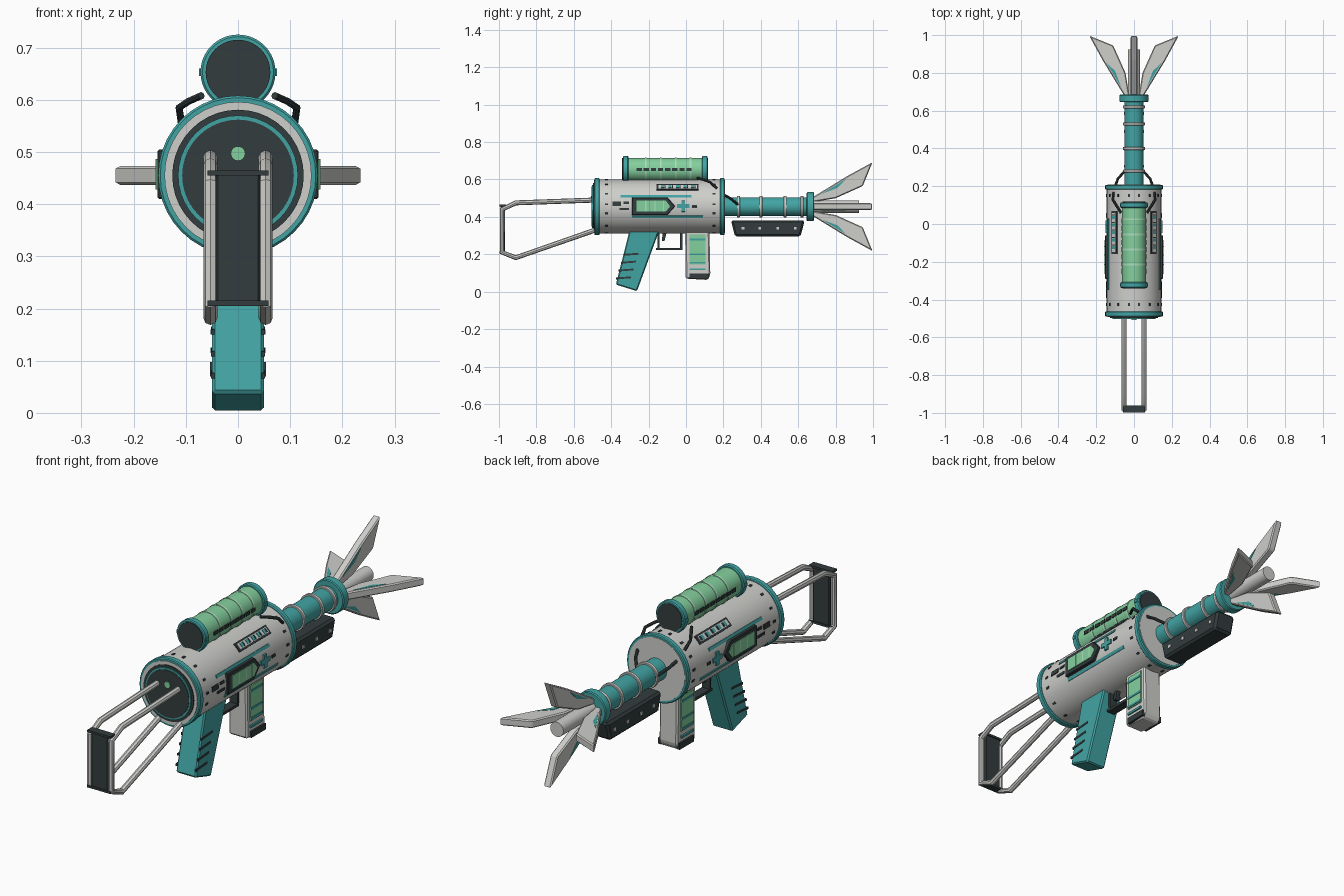
import bpy, bmesh, math
from mathutils import Matrix, Vector

if "Cube" in bpy.data.objects:
    bpy.data.objects.remove(bpy.data.objects["Cube"])

AX = 0.455   # height of the main axis
SC = 0.653   # height of the scope axis


def material(name, rgb):
    m = bpy.data.materials.new(name)
    m.diffuse_color = (*rgb, 1)
    m.use_nodes = True
    m.node_tree.nodes["Principled BSDF"].inputs["Base Color"].default_value = m.diffuse_color
    return m


TEAL = material("teal", (0.055, 0.37, 0.37))
WHITE = material("off_white", (0.62, 0.62, 0.60))
DARK = material("charcoal", (0.033, 0.045, 0.047))
GREEN = material("mint_green", (0.23, 0.63, 0.34))
PALE = material("pale_mint", (0.42, 0.75, 0.52))


def finish(name, bm, mat, smooth=False, bevel=0, mirror=False):
    bmesh.ops.recalc_face_normals(bm, faces=bm.faces)
    me = bpy.data.meshes.new(name)
    bm.to_mesh(me)
    bm.free()
    me.materials.append(mat)
    ob = bpy.data.objects.new(name, me)
    bpy.context.collection.objects.link(ob)
    if smooth:
        bpy.ops.object.select_all(action='DESELECT')
        ob.select_set(True)
        bpy.context.view_layer.objects.active = ob
        bpy.ops.object.shade_smooth_by_angle(angle=math.radians(35))
    if bevel:
        b = ob.modifiers.new("bevel", 'BEVEL')
        b.width, b.segments = bevel, 1
    if mirror:
        ob.modifiers.new("mirror", 'MIRROR')
    return ob


def lathe(name, profile, mat, z=AX, seg=40):
    """Solid of (radius, y) points turned about a lengthwise axis."""
    bm = bmesh.new()
    rings = []
    for r, y in profile:
        rings.append([bm.verts.new((r * math.cos(2 * math.pi * i / seg), y,
                                    z + r * math.sin(2 * math.pi * i / seg))) for i in range(seg)])
    for a, b in zip(rings, rings[1:]):
        for i in range(seg):
            j = (i + 1) % seg
            bm.faces.new((a[i], a[j], b[j], b[i]))
    bm.faces.new(rings[0])
    bm.faces.new(rings[-1])
    return finish(name, bm, mat, smooth=True)


def cyl(name, y0, y1, r, mat, z=AX, c=0.0, seg=40):
    if c:
        return lathe(name, [(r - c, y0), (r, y0 + c), (r, y1 - c), (r - c, y1)], mat, z, seg)
    return lathe(name, [(r, y0), (r, y1)], mat, z, seg)


def prism(name, pts, x0, x1, mat, bevel=0, mirror=False, turn=0):
    """(y, z) outline extruded along x, optionally turned about the main axis."""
    bm = bmesh.new()
    f = bm.faces.new([bm.verts.new((x0, y, z)) for y, z in pts])
    ext = bmesh.ops.extrude_face_region(bm, geom=[f])['geom']
    bmesh.ops.translate(bm, vec=(x1 - x0, 0, 0),
                        verts=[v for v in ext if isinstance(v, bmesh.types.BMVert)])
    if turn:
        bmesh.ops.rotate(bm, cent=(0, 0, AX), verts=bm.verts,
                         matrix=Matrix.Rotation(turn, 3, 'Y'))
    return finish(name, bm, mat, bevel=bevel, mirror=mirror)


def rect(y0, y1, z0, z1):
    return [(y0, z0), (y1, z0), (y1, z1), (y0, z1)]


def plate(name, deg, y, length, width, mat, r=0.145, z=AX, t=0.008, lift=0.0, mirror=True):
    """Thin plate lying on a round surface at an angle measured from the side."""
    a = math.radians(deg)
    bm = bmesh.new()
    bmesh.ops.create_cube(bm, size=1)
    m = (Matrix.Translation((0, 0, z)) @ Matrix.Rotation(-a, 4, 'Y')
         @ Matrix.Translation((r + lift, y, 0)) @ Matrix.Diagonal((t, length, width, 1)))
    bmesh.ops.transform(bm, matrix=m, verts=bm.verts)
    return finish(name, bm, mat, mirror=mirror)


def tube(name, pts, r, mat):
    cu = bpy.data.curves.new(name, 'CURVE')
    cu.dimensions = '3D'
    cu.bevel_depth, cu.bevel_resolution, cu.use_fill_caps = r, 2, True
    sp = cu.splines.new('POLY')
    sp.points.add(len(pts) - 1)
    for p, co in zip(sp.points, pts):
        p.co = (*co, 1)
    tmp = bpy.data.objects.new(name + "_path", cu)
    bpy.context.collection.objects.link(tmp)
    bpy.context.view_layer.update()
    me = bpy.data.meshes.new_from_object(tmp.evaluated_get(bpy.context.evaluated_depsgraph_get()))
    bpy.data.objects.remove(tmp)
    bm = bmesh.new()
    bm.from_mesh(me)
    return finish(name, bm, mat, smooth=True, mirror=True)


# Main body, end bands and layered front face
cyl("body", -0.48, 0.20, 0.145, WHITE)
cyl("front_band", -0.49, -0.462, 0.153, TEAL, c=0.004)
cyl("rear_band", 0.182, 0.207, 0.153, TEAL, c=0.004)
cyl("rear_face", 0.19, 0.209, 0.141, WHITE)
cyl("front_white_ring", -0.493, -0.47, 0.141, WHITE)
cyl("front_dark_ring", -0.497, -0.47, 0.126, DARK)
cyl("front_teal_ring", -0.502, -0.47, 0.115, TEAL)
cyl("front_disc", -0.504, -0.47, 0.107, DARK)
cyl("front_light", -0.507, -0.49, 0.014, GREEN, z=0.497, seg=20)

# Body rivets
for y in (-0.425, 0.15):
    for d in (-75, -45, -15, 5, 28, 55, 80):
        plate("rivet", d, y, 0.016, 0.010, DARK, t=0.006)

# Side screen, stripes and cross
prism("screen_frame", [(-0.29, 0.505), (-0.10, 0.505), (-0.058, 0.457), (-0.10, 0.41), (-0.29, 0.41)],
      0.125, 0.154, DARK, bevel=0.003, mirror=True)
prism("screen", [(-0.265, 0.487), (-0.108, 0.487), (-0.085, 0.457), (-0.108, 0.428), (-0.265, 0.428)],
      0.15, 0.157, GREEN, mirror=True)
for y in (-0.215, -0.165, -0.12):
    prism("screen_line", rect(y - 0.003, y + 0.003, 0.428, 0.487), 0.15, 0.158, PALE, mirror=True)
plate("upper_stripe", 22, -0.16, 0.38, 0.014, TEAL, t=0.006)
plate("lower_stripe", -22, -0.10, 0.38, 0.014, TEAL, t=0.006)
plate("cross_bar", 1, -0.015, 0.065, 0.02, TEAL, t=0.01)
plate("cross_post", 1, -0.015, 0.02, 0.06, TEAL, t=0.01)
plate("cross_tick", 1, 0.045, 0.025, 0.012, DARK)
for y, d, l, w in ((-0.37, 6, 0.045, 0.022), (-0.32, 8, 0.03, 0.012), (-0.33, -5, 0.05, 0.012)):
    plate("side_mark", d, y, l, w, DARK, t=0.006)

# Upper vent panels
plate("vent_frame", 45, -0.045, 0.225, 0.042, DARK)
plate("vent_face", 45, -0.045, 0.205, 0.026, WHITE, lift=0.002)
for i in range(5):
    y = -0.125 + 0.04 * i
    plate("vent_slot", 45, y, 0.016, 0.020, TEAL, lift=0.004)
    plate("vent_gap", 45, y + 0.013, 0.006, 0.020, DARK, lift=0.004)

# Scope
cyl("scope_tube", -0.32, 0.10, 0.063, GREEN, z=SC)
cyl("scope_front_cap", -0.338, -0.308, 0.072, TEAL, z=SC, c=0.004)
cyl("scope_rear_cap", 0.085, 0.115, 0.072, TEAL, z=SC, c=0.004)
cyl("scope_front_lens", -0.341, -0.32, 0.062, DARK, z=SC)
cyl("scope_rear_lens", 0.10, 0.118, 0.062, DARK, z=SC)
for y in (-0.215, -0.135, -0.055, 0.025):
    cyl("scope_ring", y - 0.005, y + 0.005, 0.065, PALE, z=SC)
for i in range(8):
    plate("scope_slot", 0, -0.25 + 0.038 * i, 0.028, 0.016, DARK, r=0.063, z=SC)
for y in (-0.323, 0.10):
    plate("scope_tab", 0, y, 0.018, 0.014, TEAL, r=0.071, z=SC)

# Hoses
tube("scope_hose", [(0.07, 0.06, 0.608), (0.095, 0.10, 0.597), (0.113, 0.13, 0.585),
                    (0.108, 0.165, 0.552)], 0.007, DARK)
tube("barrel_hose", [(0.10, 0.20, 0.52), (0.085, 0.24, 0.497), (0.045, 0.285, 0.46)], 0.007, DARK)

# Barrel with rings and collar
cyl("barrel", 0.20, 0.66, 0.05, TEAL, seg=32)
for y in (0.28, 0.40, 0.53, 0.62):
    cyl("barrel_ring", y - 0.008, y + 0.008, 0.058, WHITE, seg=32, c=0.002)
cyl("collar", 0.645, 0.685, 0.077, TEAL, c=0.004)
cyl("core_rod", 0.67, 0.925, 0.033, WHITE, seg=24)

# Four flared fins with teal inlays
fin = [(0.68, 0.025), (0.68, 0.052), (0.865, 0.165), (0.997, 0.237), (0.945, 0.11), (0.80, 0.045)]
inlay = [(0.725, 0.068), (0.855, 0.147), (0.81, 0.10)]
for k in range(4):
    a = k * math.pi / 2
    prism("fin", [(y, AX + r) for y, r in fin], -0.018, 0.018, WHITE, bevel=0.005, turn=a)
    prism("fin_inlay", [(y, AX + r) for y, r in inlay], -0.0195, 0.0195, TEAL, turn=a)

# Fore grip under the barrel with studs
prism("fore_grip", [(0.24, 0.382), (0.635, 0.382), (0.612, 0.295), (0.262, 0.295)],
      -0.05, 0.05, DARK, bevel=0.01)
for y in (0.305, 0.395, 0.49, 0.585):
    prism("fore_grip_stud", rect(y - 0.007, y + 0.007, 0.332, 0.346), 0.045, 0.053, WHITE, mirror=True)

# Pistol grip with finger grooves
prism("pistol_grip", [(-0.30, 0.335), (-0.14, 0.335), (-0.262, 0.003), (-0.375, 0.038)],
      -0.05, 0.05, TEAL, bevel=0.006)
for i in range(4):
    y, z = -0.335 - 0.013 * i, 0.202 - 0.042 * i
    prism("grip_groove", [(y, z), (y + 0.08, z + 0.006), (y + 0.08, z - 0.004), (y, z - 0.010)],
          0.045, 0.052, DARK, mirror=True)

# Trigger and guard
prism("guard_floor", rect(-0.16, -0.02, 0.222, 0.234), -0.02, 0.02, DARK)
prism("guard_front", rect(-0.032, -0.02, 0.222, 0.33), -0.02, 0.02, DARK)
prism("guard_rear", rect(-0.152, -0.142, 0.222, 0.33), -0.02, 0.02, DARK)
prism("trigger", [(-0.125, 0.33), (-0.10, 0.33), (-0.115, 0.27), (-0.128, 0.272)], -0.01, 0.01, DARK)

# Magazine
prism("magazine", [(-0.005, 0.34), (0.125, 0.34), (0.13, 0.09), (0.115, 0.063), (-0.002, 0.07)],
      -0.046, 0.046, WHITE, bevel=0.007)
prism("magazine_window", rect(0.018, 0.105, 0.145, 0.305), 0.04, 0.05, GREEN, mirror=True)
for z in (0.28, 0.20, 0.155, 0.12):
    prism("magazine_stripe", rect(0.018, 0.105, z - 0.005, z + 0.005), 0.04, 0.053, TEAL, mirror=True)
prism("magazine_latch", rect(0.02, 0.122, 0.07, 0.098), 0.04, 0.054, DARK, mirror=True)

# Wire stock and shoulder plate
tube("stock_wire", [(0.053, -0.49, 0.49), (0.053, -0.91, 0.475), (0.053, -0.983, 0.44),
                    (0.053, -0.983, 0.21), (0.053, -0.91, 0.182), (0.053, -0.47, 0.335)], 0.0135, WHITE)
prism("shoulder_plate", rect(-0.992, -0.967, 0.205, 0.462), -0.042, 0.042, DARK, bevel=0.004)
for z in (0.21, 0.46):
    prism("shoulder_clamp", rect(-0.997, -0.962, z - 0.005, z + 0.005), -0.058, 0.058, DARK)
